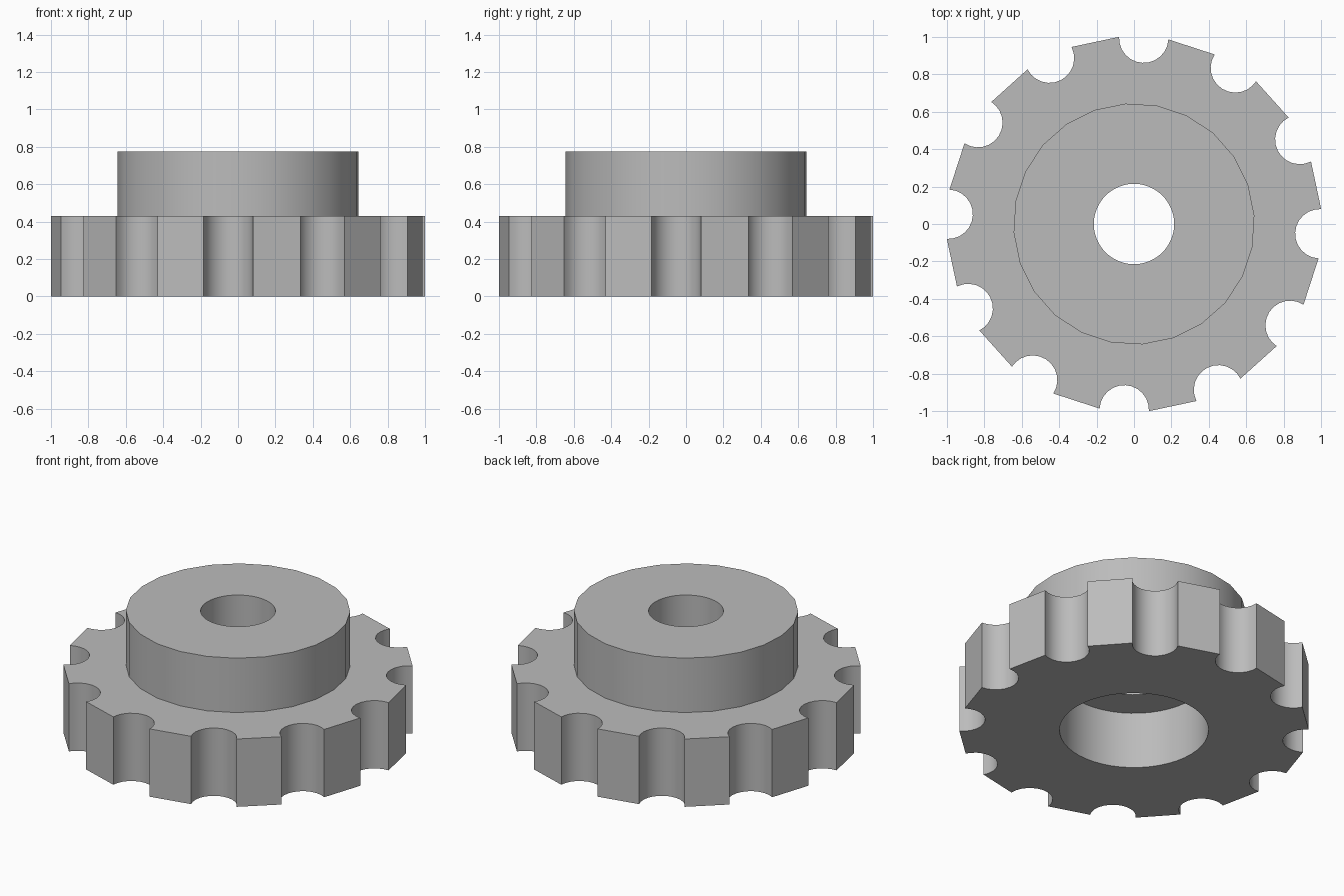
import bpy
import bmesh
from math import sin, cos, pi, radians
from mathutils import Vector, Matrix

cube = bpy.data.objects.get("Cube")
if cube:
    bpy.data.objects.remove(cube, do_unlink=True)

GRIP_TOP, HUB_TOP, BORE_TOP = 0.43, 0.775, 0.36
NOTCHES, ARC_STEPS = 12, 12


def circle(radius, sides, start=0.0):
    return [Vector((radius * cos(start + 2 * pi * i / sides),
                    radius * sin(start + 2 * pi * i / sides), 0))
            for i in range(sides)]


def notched_outline(centre=0.995, radius=0.132):
    """Flat-sided rim with a half-round finger notch between the flats."""
    points = []
    for n in range(NOTCHES):
        turn = Matrix.Rotation(2 * pi * n / NOTCHES - radians(3), 3, 'Z')
        for i in range(ARC_STEPS + 1):
            a = pi * i / ARC_STEPS
            points.append(turn @ Vector((centre - radius * sin(a), -radius * cos(a), 0)))
    return points


def wall(bm, outline, z_start, z_end):
    """Upright wall along an outline; returns its two edge loops."""
    rings = [[bm.verts.new((p.x, p.y, z)) for p in outline] for z in (z_start, z_end)]
    count = len(outline)
    for i in range(count):
        j = (i + 1) % count
        bm.faces.new((rings[0][i], rings[0][j], rings[1][j], rings[1][i]))
    return [[bm.edges.get((r[i], r[(i + 1) % count])) for i in range(count)] for r in rings]


# Walls in order: notched rim, raised hub, through hole, wide bore underneath
bm = bmesh.new()
walls = [
    wall(bm, notched_outline(), 0, GRIP_TOP),
    wall(bm, circle(0.645, 24, radians(4)), GRIP_TOP, HUB_TOP),
    wall(bm, circle(0.215, 48), HUB_TOP, BORE_TOP),
    wall(bm, circle(0.428, 48), BORE_TOP, 0),
]

# Flat ring faces joining each wall to the next
for i, (_, end) in enumerate(walls):
    start = walls[(i + 1) % len(walls)][0]
    bmesh.ops.triangle_fill(bm, edges=end + start, use_beauty=True)
bmesh.ops.recalc_face_normals(bm, faces=bm.faces)

mesh = bpy.data.meshes.new("notched_knob")
bm.to_mesh(mesh)
bm.free()
knob = bpy.data.objects.new("notched_knob", mesh)
bpy.context.collection.objects.link(knob)

# Plain grey
grey = bpy.data.materials.new("grey")
grey.use_nodes = True
colour = (0.5, 0.5, 0.5, 1)
grey.diffuse_color = colour
grey.node_tree.nodes["Principled BSDF"].inputs["Base Color"].default_value = colour
mesh.materials.append(grey)

# Round walls smooth, corners sharp
bpy.ops.object.select_all(action='DESELECT')
knob.select_set(True)
bpy.context.view_layer.objects.active = knob
bpy.ops.object.shade_smooth_by_angle(angle=radians(30))
